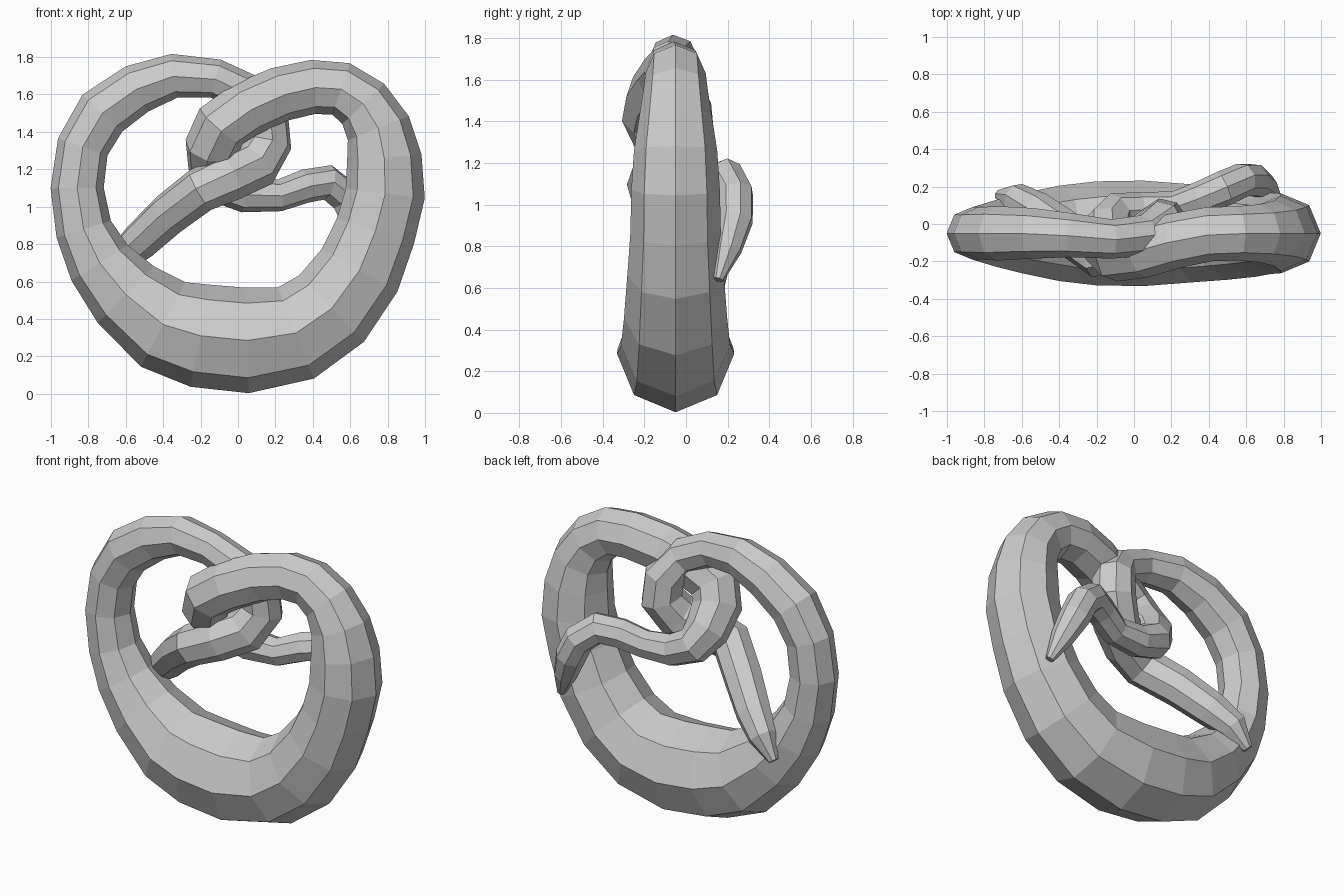
import bpy, bmesh, math
from mathutils import Vector

# Centre line of the twisted dough rope: x, y, z, radius
LEFT = [  # bottom, up the left loop, through the knot, down to the left tip
    (-.20, -.05, .31, .278), (-.40, -.05, .37, .255), (-.60, -.05, .53, .213),
    (-.74, -.05, .70, .178), (-.825, -.05, .88, .152), (-.86, -.05, 1.10, .142),
    (-.83, -.05, 1.32, .14), (-.725, -.05, 1.50, .145), (-.54, -.05, 1.63, .135),
    (-.34, -.06, 1.70, .118), (-.12, -.08, 1.685, .105), (.06, -.06, 1.60, .11),
    (.15, .0, 1.47, .125), (.16, .01, 1.34, .13), (.09, -.05, 1.22, .135),
    (-.05, -.13, 1.155, .13), (-.20, -.165, 1.09, .122), (-.37, -.04, .96, .115),
    (-.52, .07, .82, .105), (-.63, .135, .72, .085), (-.72, .155, .60, .03)]
RIGHT = [  # bottom, up the right loop, through the knot, out to the right tip
    (.05, -.05, .285, .282), (.31, -.05, .325, .262), (.50, -.05, .455, .248),
    (.65, -.05, .66, .232), (.735, -.05, .87, .217), (.787, -.05, 1.07, .213),
    (.782, -.05, 1.26, .20), (.75, -.05, 1.42, .175), (.67, -.05, 1.55, .155),
    (.55, -.05, 1.63, .145), (.40, -.055, 1.64, .145), (.22, -.09, 1.60, .147),
    (.04, -.14, 1.52, .15), (-.09, -.16, 1.43, .15), (-.14, -.11, 1.32, .145),
    (-.14, -.01, 1.21, .13), (-.09, .06, 1.12, .11), (.04, .075, 1.065, .097),
    (.22, .09, 1.06, .085), (.36, .14, 1.11, .09), (.48, .19, 1.13, .095),
    (.58, .235, 1.05, .092), (.64, .235, .93, .09), (.70, .20, .79, .07),
    (.76, .155, .64, .025)]
SIDES = 8


def sweep(name, stations, start):
    """Eight-sided tube with twist-free frames carried outward from one station."""
    pts = [Vector(s[:3]) for s in stations]
    n = len(pts)
    tan = [((pts[min(i + 1, n - 1)] - pts[i]).normalized() * (i < n - 1)
            + (pts[i] - pts[max(i - 1, 0)]).normalized() * (i > 0)).normalized()
           for i in range(n)]
    nor = [None] * n
    nor[start] = Vector((0, 1, 0))
    for step, seq in ((1, range(start + 1, n)), (-1, range(start - 1, -1, -1))):
        for i in seq:
            turn = tan[i - step].rotation_difference(tan[i])
            nor[i] = turn @ nor[i - step]
    bm = bmesh.new()
    rings = []
    for p, t, u, s in zip(pts, tan, nor, stations):
        w = t.cross(u)
        rings.append([bm.verts.new(p + s[3] * (u * math.cos(a) + w * math.sin(a)))
                      for a in (2 * math.pi * k / SIDES for k in range(SIDES))])
    for a, b in zip(rings, rings[1:]):
        for k in range(SIDES):
            j = (k + 1) % SIDES
            bm.faces.new((a[k], a[j], b[j], b[k]))
    bm.faces.new(rings[0])
    bm.faces.new(rings[-1])
    bmesh.ops.recalc_face_normals(bm, faces=bm.faces)
    me = bpy.data.meshes.new(name)
    bm.to_mesh(me)
    bm.free()
    ob = bpy.data.objects.new(name, me)
    bpy.context.collection.objects.link(ob)
    return ob


# One continuous rope, left tip to right tip
sweep("dough_rope", LEFT[::-1] + RIGHT, len(LEFT))
